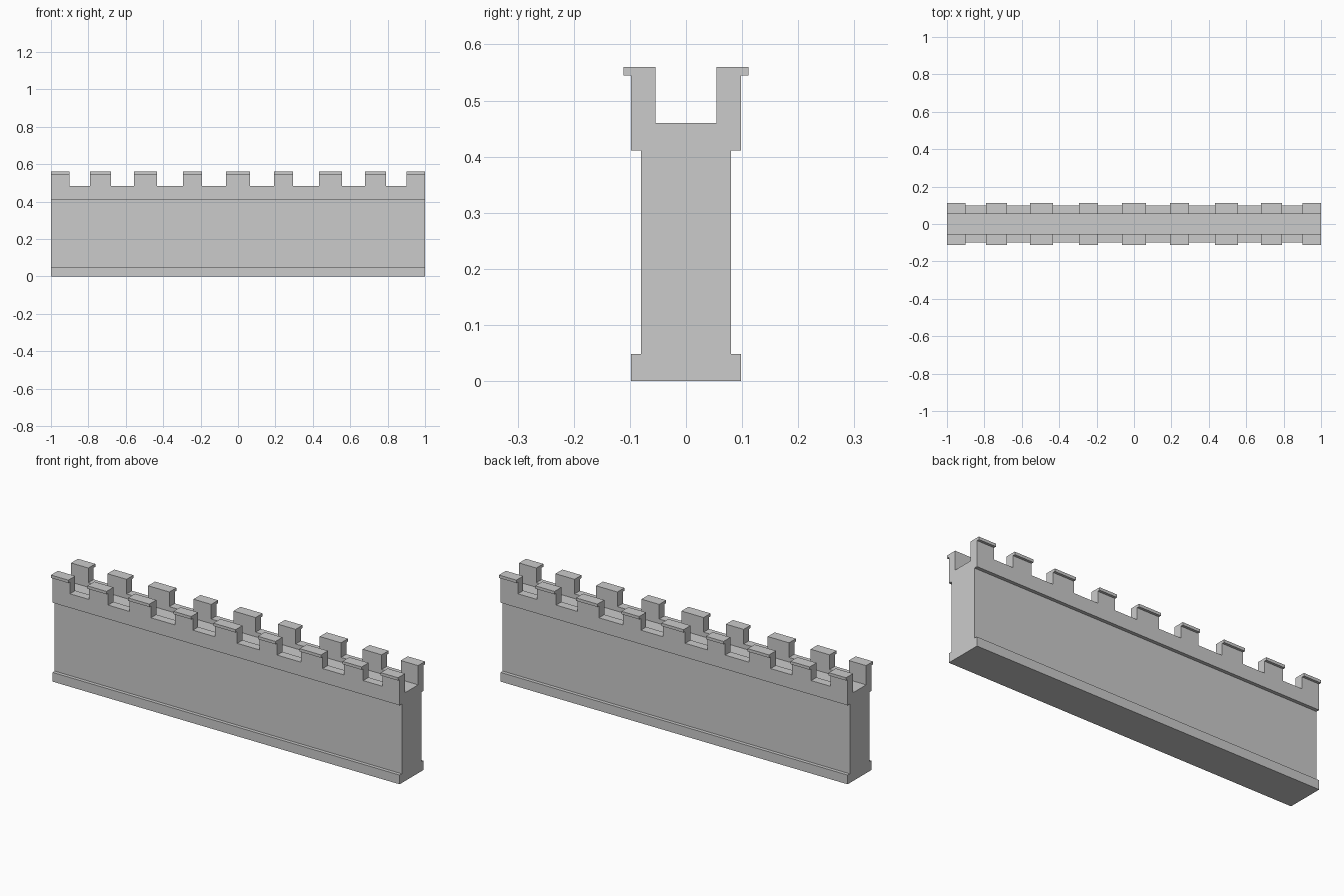
import bpy, bmesh

if "Cube" in bpy.data.objects:
    bpy.data.objects.remove(bpy.data.objects["Cube"])

def new_object(name, bm):
    bmesh.ops.recalc_face_normals(bm, faces=bm.faces)
    mesh = bpy.data.meshes.new(name)
    bm.to_mesh(mesh)
    bm.free()
    obj = bpy.data.objects.new(name, mesh)
    bpy.context.collection.objects.link(obj)
    return obj

# Wall: mirrored cross-section (y, z) with plinth, parapet and lip, extruded along x
half = [(0.098, 0), (0.098, 0.048), (0.08, 0.048), (0.08, 0.411), (0.098, 0.411),
        (0.098, 0.545), (0.111, 0.545), (0.111, 0.56), (0.054, 0.56), (0.054, 0.46)]
profile = half + [(-y, z) for y, z in reversed(half)]
bm = bmesh.new()
face = bm.faces.new([bm.verts.new((-1, y, z)) for y, z in profile])
ext = bmesh.ops.extrude_face_region(bm, geom=[face], use_keep_orig=True)
bmesh.ops.translate(bm, vec=(2, 0, 0),
                    verts=[v for v in ext["geom"] if isinstance(v, bmesh.types.BMVert)])
wall = new_object("battlement_wall", bm)

# Crenel gaps: the spaces between merlons, mirrored about the middle
gaps = [(0.064, 0.192), (0.294, 0.433), (0.556, 0.68), (0.79, 0.9)]
bm = bmesh.new()
for a, b in gaps:
    for side in (-1, 1):
        box = bmesh.ops.create_cube(bm, size=1)["verts"]
        bmesh.ops.scale(bm, vec=(b - a, 0.4, 0.2), verts=box)
        bmesh.ops.translate(bm, vec=(side * (a + b) / 2, 0, 0.584), verts=box)
cutter = new_object("crenel_cutter", bm)
cutter.hide_render = True

# Cut the crenels through both parapets
mod = wall.modifiers.new("crenels", 'BOOLEAN')
mod.operation = 'DIFFERENCE'
mod.solver = 'EXACT'
mod.object = cutter
bpy.context.view_layer.objects.active = wall
bpy.ops.object.modifier_apply(modifier=mod.name)
bpy.data.objects.remove(cutter)
